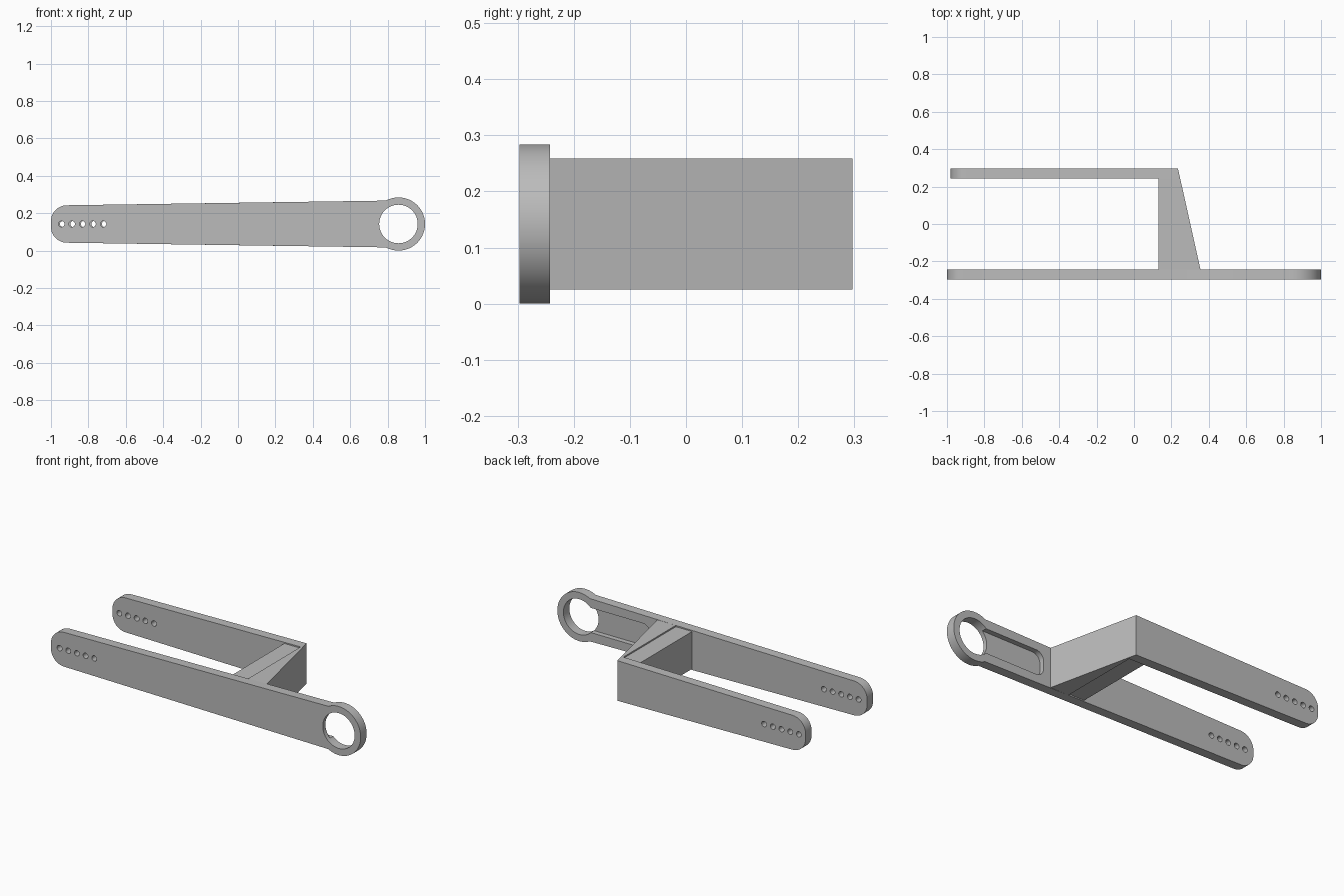
import bpy, bmesh, math

if "Cube" in bpy.data.objects:
    bpy.data.objects.remove(bpy.data.objects["Cube"])

ZC = 0.142                       # height of the arm centre line
FRONT = (-0.297, -0.242)         # y range of the front arm
BACK = (0.242, 0.297)            # y range of the back arm

grey = bpy.data.materials.new("plain grey")
grey.diffuse_color = (0.5, 0.5, 0.5, 1)
grey.use_nodes = True
grey.node_tree.nodes["Principled BSDF"].inputs["Base Color"].default_value = grey.diffuse_color


def prism(name, pts, lo, hi, axis="y"):
    """Extrude a closed outline along y (points are x, z) or z (points are x, y)."""
    bm = bmesh.new()
    co = (lambda a, b, t: (a, t, b)) if axis == "y" else (lambda a, b, t: (a, b, t))
    face = bm.faces.new([bm.verts.new(co(a, b, lo)) for a, b in pts])
    ext = bmesh.ops.extrude_face_region(bm, geom=[face])
    for v in ext["geom"]:
        if isinstance(v, bmesh.types.BMVert):
            v.co[1 if axis == "y" else 2] = hi
    bmesh.ops.recalc_face_normals(bm, faces=bm.faces)
    me = bpy.data.meshes.new(name)
    bm.to_mesh(me)
    bm.free()
    me.materials.append(grey)
    ob = bpy.data.objects.new(name, me)
    bpy.context.collection.objects.link(ob)
    return ob


def arc(cx, cz, r, a0, a1, n):
    return [(cx + r * math.cos(math.radians(a0 + (a1 - a0) * i / n)),
             cz + r * math.sin(math.radians(a0 + (a1 - a0) * i / n))) for i in range(n + 1)]


def circle(cx, r, n):
    return arc(cx, ZC, r, 0, 360, n)[:-1]


def half_height(x):
    return 0.1 + 0.025 * (x + 0.92) / 1.7


def rounded_end(x, r=0.085):
    """Rounded left end of an arm, from top to bottom."""
    h = half_height(x + r)
    return arc(x + r, ZC + h - r, r, 90, 180, 10) + arc(x + r, ZC - h + r, r, 180, 270, 10)


def cut(target, cutters):
    for c in cutters:
        c.hide_render = True
        c.hide_viewport = True
        m = target.modifiers.new("cut", "BOOLEAN")
        m.operation, m.solver, m.object = "DIFFERENCE", "EXACT", c
    bpy.context.view_layer.update()
    me = bpy.data.meshes.new_from_object(target.evaluated_get(bpy.context.evaluated_depsgraph_get()))
    target.modifiers.clear()
    target.data = me
    for c in cutters:
        bpy.data.objects.remove(c)


def pin_holes(x0, ys):
    return [prism("pin_hole_cutter", circle(x0 + 0.056 * i, 0.016, 16), ys[0] - 0.02, ys[1] + 0.02)
            for i in range(5)]


# Front arm with a ring at its right end
RX, RO, RI = 0.858, 0.142, 0.103
ang = 180 - math.degrees(math.asin(half_height(0.78) / RO))
front_arm = prism("front_arm", rounded_end(-1.0) + arc(RX, ZC, RO, -ang, ang, 56), *FRONT)

# Ring bore, and the slot recessed into the rear face that opens into it
bore = prism("bore_cutter", circle(RX, RI, 64), FRONT[0] - 0.02, FRONT[1] + 0.02)
s, r = 0.072, 0.05
slot_pts = (arc(0.40 + r, ZC + s - r, r, 90, 180, 8) + arc(0.40 + r, ZC - s + r, r, 180, 270, 8)
            + [(RX - 0.02, ZC - s), (RX - 0.02, ZC + s)])
slot = prism("slot_cutter", slot_pts, FRONT[1] - 0.03, FRONT[1] + 0.02)
cut(front_arm, [bore, slot] + pin_holes(-0.944, FRONT))

# Back arm
h = half_height(0.235)
back_arm = prism("back_arm", rounded_end(-0.98) + [(0.235, ZC - h), (0.235, ZC + h)], *BACK)
cut(back_arm, pin_holes(-0.936, BACK))

# Cross bar between the arms, and the slanted gusset beside it
bar = [(0.13, FRONT[1] - 0.01), (0.235, FRONT[1] - 0.01), (0.235, BACK[0] + 0.01), (0.13, BACK[0] + 0.01)]
cross_bar = prism("cross_bar", bar, ZC - h + 0.008, ZC + h - 0.008, "z")
gusset = prism("gusset", [(0.235, FRONT[1]), (0.355, FRONT[1]), (0.235, BACK[1])], ZC - h, ZC + h, "z")

# Smooth the rounded walls, keep the edges sharp
bpy.ops.object.select_all(action="DESELECT")
for ob in (front_arm, back_arm, cross_bar, gusset):
    ob.select_set(True)
bpy.context.view_layer.objects.active = front_arm
bpy.ops.object.shade_smooth_by_angle(angle=math.radians(30))
